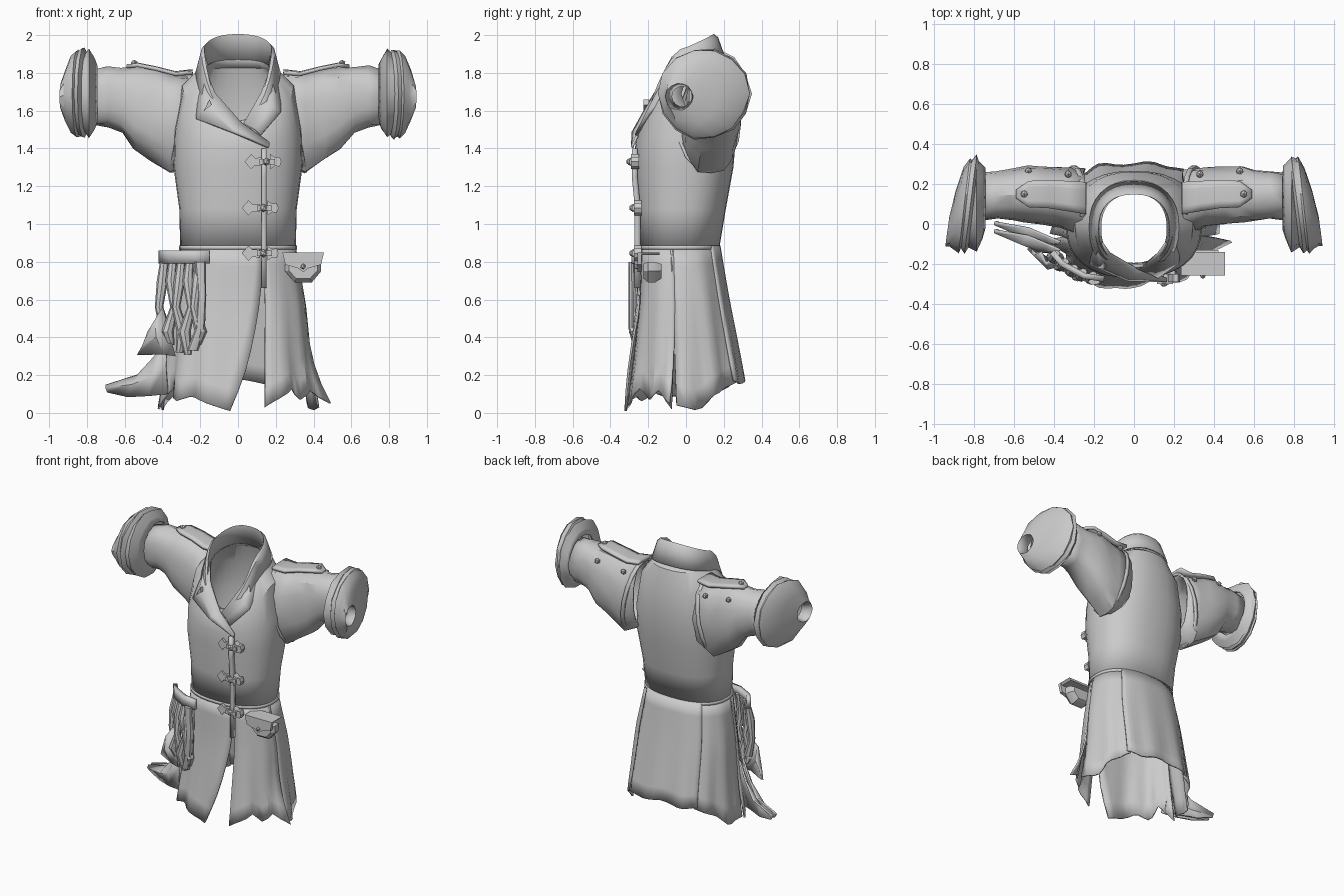
import bpy, bmesh, math, random
from mathutils import Vector

if "Cube" in bpy.data.objects:
    bpy.data.objects.remove(bpy.data.objects["Cube"])
random.seed(4)


def grid(name, rows, closed=False, caps=False, thick=0.012):
    """Skin a list of point rows; closed rows form rings."""
    bm = bmesh.new()
    vr = [[bm.verts.new(p) for p in r] for r in rows]
    n = len(rows[0])
    for a, b in zip(vr, vr[1:]):
        for i in range(n if closed else n - 1):
            k = (i + 1) % n
            bm.faces.new((a[i], a[k], b[k], b[i]))
    if caps:
        bm.faces.new(vr[0])
        bm.faces.new(vr[-1])
    return finish(name, bm, thick)


def finish(name, bm, thick=0):
    bmesh.ops.recalc_face_normals(bm, faces=bm.faces)
    me = bpy.data.meshes.new(name)
    bm.to_mesh(me)
    bm.free()
    ob = bpy.data.objects.new(name, me)
    bpy.context.collection.objects.link(ob)
    if thick:
        m = ob.modifiers.new("cloth", 'SOLIDIFY')
        m.thickness, m.offset = thick, 0
    return ob


def plate(name, pts, y0, y1):
    """Extrude an x-z outline from y0 to y1."""
    return grid(name, [[(x, y, z) for x, z in pts] for y in (y0, y1)], True, True, 0)


def ball(name, loc, r):
    bm = bmesh.new()
    bmesh.ops.create_icosphere(bm, subdivisions=1, radius=r)
    bmesh.ops.translate(bm, verts=bm.verts, vec=Vector(loc))
    return finish(name, bm)


def spow(v, p):
    return math.copysign(abs(v) ** p, v)


def body_pt(a, hw, yf, yb, z, k=1.0):
    """Point on a coat cross-section; angle 0 is the front."""
    s, c = spow(math.sin(a), .85), spow(math.cos(a), .85)
    return (hw * s * k, (yf + yb) / 2 - (yb - yf) / 2 * c * k, z)


def lerp_list(L, s):
    f = s * (len(L) - 1)
    i = min(int(f), len(L) - 2)
    return L[i] + (L[i + 1] - L[i]) * (f - i)


def tilted_ring(hw, yf, yb, zf, zs, zb, n=32):
    out = []
    for i in range(n):
        a = 2 * math.pi * i / n
        c = math.cos(a)
        z = zs + ((zf - zs) * c ** 1.4 if c > 0 else (zb - zs) * -c)
        out.append(body_pt(a, hw, yf, yb, z))
    return out


# bodice
neck = (.17, -.2, .155, 1.53, 1.83, 1.87)
grid("bodice", [tilted_ring(*r) for r in (
    (.30, -.24, .17, .87, .87, .87), (.305, -.25, .205, 1.08, 1.08, 1.08),
    (.335, -.265, .245, 1.3, 1.3, 1.3), (.33, -.265, .26, 1.4, 1.5, 1.48),
    (.29, -.255, .255, 1.46, 1.73, 1.68), (.21, -.235, .215, 1.5, 1.81, 1.83), neck)], True)
# collar, folded over itself
grid("collar", [tilted_ring(*r) for r in (
    neck, (.18, -.205, .15, 1.54, 1.92, 2.0), (.19, -.215, .165, 1.54, 1.91, 1.985),
    (.22, -.245, .21, 1.49, 1.80, 1.86))], True)
# lapels
grid("left_lapel", [
    [(-.185, -.06, 1.86), (-.12, -.15, 1.69), (.02, -.23, 1.53), (.165, -.275, 1.43)],
    [(-.205, -.1, 1.72), (-.17, -.2, 1.63), (-.02, -.265, 1.5), (.165, -.285, 1.41)],
    [(-.21, -.15, 1.62), (-.22, -.2, 1.555), (-.03, -.28, 1.485), (.16, -.285, 1.405)]], thick=.016)
grid("right_lapel", [
    [(.185, -.06, 1.86), (.12, -.15, 1.69), (.03, -.225, 1.53)],
    [(.21, -.1, 1.73), (.18, -.19, 1.62), (.09, -.25, 1.5)],
    [(.225, -.13, 1.65), (.225, -.19, 1.59), (.12, -.265, 1.47)]], thick=.016)
plate("lapel_pin", [(-.18, 1.6), (-.14, 1.63), (-.15, 1.66)], -.225, -.195)

# skirt panels with pleats and pointed hems
SK = [(.42, -.33, .33), (.375, -.29, .275), (.35, -.255, .22), (.30, -.242, .172)]
ZTOP = .88


def panel(name, top, bot, hem, flare, push=0.0, cols=14, rows=8):
    out = []
    for j in range(rows + 1):
        t = j / rows
        row = []
        for i in range(cols + 1):
            s = i / cols
            a0 = top[0] + (top[1] - top[0]) * s
            a1 = bot[0] + (bot[1] - bot[0]) * s
            a = math.radians(a0 + (a1 - a0) * t ** 1.3)
            z = ZTOP + (lerp_list(hem, s) - ZTOP) * t
            hw, yf, yb = [lerp_list([q[k] for q in SK], max(z, 0) / ZTOP) for k in range(3)]
            k = 1 + push + (lerp_list(flare, s) - 1) * t ** 4 + .03 * t * math.sin(13 * a)
            x, y, z = body_pt(a, hw, yf, yb, z, k)
            row.append((x, max(min(y, .325), -.33), z))
        out.append(row)
    return grid(name, out)


panel("skirt_front_left", (-82, 22), (-80, -4), [.02, .14, .06, .09, .05, .01], [1.0, .95, 1, 1, 1, 1])
panel("skirt_front_right", (22, 84), (17, 80), [.03, .08, .13, .07, .12, .05], [1, 1, 1, .96, 1, 1.22], cols=10)
panel("skirt_back_right", (80, 142), (84, 146), [.04, .01, .09, .13, .16], [1.02, .95, .95, .97, 1], cols=10)
panel("skirt_back_centre", (138, 222), (142, 218), [.17, .15, .18, .16, .17], [1, 1, .98, 1, 1], .025)
panel("skirt_back_left", (218, 280), (214, 276), [.16, .13, .09, .01, .04], [1, .97, .95, .95, 1.02], cols=10)
# front edge strip and waist seam
grid("front_edge", [[(x, -.257 - .015 * (z > 1.2), z) for x in (.125, .15)]
                    for z in (.66, .88, 1.1, 1.25, 1.4)], thick=.03)
grid("waist_seam", [tilted_ring(.306, -.246, .177, z, z, z) for z in (.865, .885)], True)

# sleeves, shoulder straps and cuffs on both sides
SLEEVE = [(.25, 1.33, 1.79, -.06, .27), (.36, 1.27, 1.79, -.01, .275), (.45, 1.335, 1.82, .0, .28),
          (.54, 1.395, 1.83, .01, .29), (.61, 1.49, 1.82, .02, .27), (.69, 1.52, 1.83, .03, .255),
          (.78, 1.53, 1.81, .02, .25)]
CUFF = [(.75, .155, .13, 1.69), (.765, .19, .11, 1.69), (.79, .235, .10, 1.69), (.805, .215, .10, 1.69),
        (.82, .24, .10, 1.69), (.84, .225, .10, 1.69), (.85, .235, .095, 1.69), (.875, .205, .08, 1.69),
        (.905, .14, .03, 1.68), (.93, .075, -.035, 1.675), (.87, .06, -.02, 1.675)]
for sg, side in ((1, "right"), (-1, "left")):
    rows = []
    for j, (x, z0, z1, y0, y1) in enumerate(SLEEVE):
        ring = []
        for i in range(16):
            a = 2 * math.pi * i / 16
            k = 1 + random.uniform(-.05, .03)
            ring.append((sg * (x + random.uniform(-.012, .012)),
                         (y0 + y1) / 2 + (y1 - y0) / 2 * spow(math.cos(a), .8) * k,
                         (z0 + z1) / 2 + (z1 - z0) / 2 * spow(math.sin(a), .9) * k))
        rows.append(ring)
    grid(side + "_sleeve", rows, True)
    rows = []
    for x, r, yc, zc in CUFF:
        ring = []
        for i in range(14):
            a = 2 * math.pi * i / 14
            k = r * random.uniform(.95, 1.02)
            tilt = -.03 * math.cos(a) * r / .24
            ring.append((sg * (x + tilt * (x > .8)), yc + k * math.cos(a), zc + k * math.sin(a)))
        rows.append(ring)
    grid(side + "_cuff", rows, True)
    grid(side + "_shoulder_strap",
         [[(sg * x, y, z - .9 * (y - .15) ** 2) for y in (yc - w, yc - w / 2, yc + w / 2, yc + w)]
          for x, yc, z, w in ((.24, .13, 1.81, .08), (.33, .14, 1.80, .075), (.43, .15, 1.825, .07),
                              (.53, .15, 1.845, .065), (.59, .15, 1.835, .02))], thick=.02)
    for x, y, z in ((.55, .15, 1.85), (.53, .265, 1.77), (.33, .25, 1.74)):
        ball(side + "_sleeve_button", (sg * x, y, z), .02)
    # armhole seam
    grid(side + "_armhole_seam", [[(sg * (x + .05 * math.sin(a)*-1), .12 + .165 * math.cos(a), 1.54 + .26 * math.sin(a))
         for a in [math.pi * 2 * i / 16 for i in range(16)]] for x in (.29, .315)], True, thick=.015)

# front clasps
for x, z in ((.015, 1.33), (0, 1.085), (0, .845)):
    y = -.27 if z > 1.2 else -.255
    P = lambda n, pts, d: plate(n, [(x + a, z + b) for a, b in pts], y - d, y + .02)
    P("clasp_leaf", [(.02, 0), (.055, .04), (.075, .02), (.115, .022), (.115, -.022), (.075, -.02), (.055, -.04)], .015)
    P("clasp_bar", [(.1, .014), (.18, .014), (.18, -.014), (.1, -.014)], .03)
    P("clasp_tab", [(.155, .04), (.18, .022), (.205, .026), (.215, 0), (.205, -.026), (.18, -.022), (.155, -.04)], .02)
    ball("clasp_stud", (x + .135, y - .025, z), .022)

# belt pouch
body = [(.25, .80), (.25, .75), (.30, .69), (.39, .69), (.44, .75), (.44, .80)]
small = [(.345 + (x - .345) * .8, .76 + (z - .76) * .7) for x, z in body]
grid("pouch_body", [[(x, y, z) for x, z in p] for p, y in
                    ((small, -.225), (body, -.2), (body, -.165), (small, -.13))], True, True, 0)
plate("pouch_flap", [(.235, .85), (.455, .85), (.44, .785), (.37, .765), (.345, .745), (.32, .765), (.25, .785)], -.258, -.235)
plate("pouch_top", [(.235, .85), (.455, .85), (.44, .835), (.25, .835)], -.25, -.14)
ball("pouch_button", (.345, -.26, .775), .015)

# gathered cloth hanging at the left hip


def fold(name, path):
    """Hanging fold: path of (x, y, z, half width, half depth)."""
    return grid(name, [[(x + w * math.cos(a), y + d * math.sin(a), z) for a in
                        [math.pi * 2 * i / 8 for i in range(8)]] for x, y, z, w, d in path], True, True, 0)


grid("hip_pocket_flap", [[(-.41, -.14, z), (-.36, -.2, z), (-.25, -.26, z), (-.15, -.275, z + .0)]
                         for z in (.86, .83, .79)], thick=.03)
for i, (x, y, zb) in enumerate(((-.40, -.15, .42), (-.355, -.19, .36), (-.31, -.22, .32), (-.265, -.24, .31), (-.215, -.255, .36))):
    sw = .018 * (-1) ** i
    fold("hip_fold", [(x + .01, y, .82, .02, .018), (x, y - .02, .7, .03, .03), (x - sw, y - .015, .56, .022, .022),
                      (x + sw, y - .02, .43, .033, .028), (x, y - .005, zb, .02, .015)])
for dy, x0 in ((0, -.40), (-.03, -.36)):
    fold("hip_loop", [(-.2, -.26 + dy, .80, .03, .015), (-.19, -.27 + dy / 2, .62, .022, .02),
                      (-.2, -.27 + dy / 2, .45, .025, .02), (-.24, -.26, .33, .03, .015)])
grid("hip_cloth_end", [[(-.40, -.17, .56), (-.36, -.2, .4), (-.33, -.21, .3)],
                       [(-.44, -.2, .49), (-.43, -.22, .4), (-.39, -.2, .31)],
                       [(-.47, -.14, .43), (-.50, -.15, .36), (-.53, -.12, .31)]], thick=.02)
# trailing tail at the left hem
for dy in (0, .04):
    grid("trailing_tail", [[(-.37, -.13 + dy, .42), (-.38, -.14 + dy, .25), (-.37, -.15 + dy, .1)],
                           [(-.44, -.1 + dy, .30), (-.46, -.14 + dy, .19), (-.47, -.12 + dy, .09)],
                           [(-.53, -.06 + dy, .2), (-.56, -.1 + dy, .15), (-.58, -.07 + dy, .085)],
                           [(-.70, -.03 + dy, .145), (-.70, -.04 + dy, .13), (-.69, -.03 + dy, .11)]])

for o in bpy.data.objects:
    o.select_set(True)
    bpy.context.view_layer.objects.active = o
bpy.ops.object.shade_smooth_by_angle(angle=math.radians(32))
